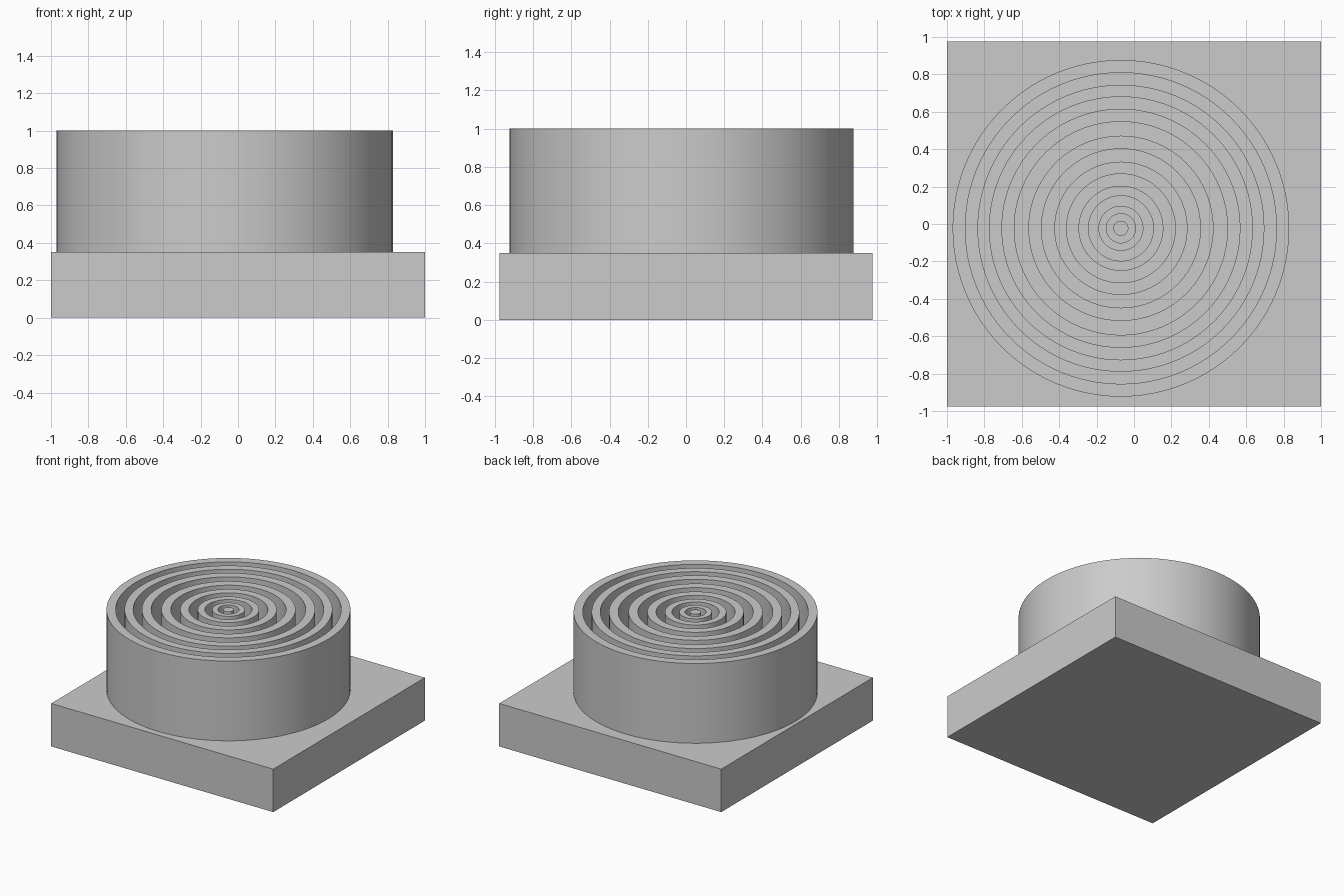
import bpy, bmesh

if "Cube" in bpy.data.objects:
    bpy.data.objects.remove(bpy.data.objects["Cube"])

grey = bpy.data.materials.new("plain grey")
grey.diffuse_color = (0.6, 0.6, 0.6, 1)
grey.use_nodes = True
grey.node_tree.nodes["Principled BSDF"].inputs["Base Color"].default_value = grey.diffuse_color

CENTRE = (-0.07, -0.023)
BASE_TOP, TOP, SEGMENTS = 0.35, 1.0, 96
# (outer, inner) radii of the concentric walls
RINGS = [(0.90, 0.832), (0.767, 0.703), (0.639, 0.57), (0.495, 0.425),
         (0.356, 0.291), (0.227, 0.174), (0.12, 0.078)]


def finish(obj):
    obj.data.materials.append(grey)
    bpy.ops.object.select_all(action='DESELECT')
    obj.select_set(True)
    bpy.context.view_layer.objects.active = obj


def ring_wall(name, outer, inner):
    """Spin a rectangular section around the shared axis."""
    mesh = bpy.data.meshes.new(name)
    bm = bmesh.new()
    section = [(inner, BASE_TOP), (outer, BASE_TOP), (outer, TOP), (inner, TOP)]
    verts = [bm.verts.new((r, 0, z)) for r, z in section]
    edges = [bm.edges.new((verts[i], verts[(i + 1) % 4])) for i in range(4)]
    bmesh.ops.spin(bm, geom=verts + edges, cent=(0, 0, 0), axis=(0, 0, 1),
                   angle=6.283185307, steps=SEGMENTS, use_merge=True)
    bmesh.ops.remove_doubles(bm, verts=bm.verts[:], dist=1e-5)
    bmesh.ops.recalc_face_normals(bm, faces=bm.faces[:])
    bm.to_mesh(mesh)
    bm.free()
    obj = bpy.data.objects.new(name, mesh)
    obj.location = (*CENTRE, 0)
    bpy.context.collection.objects.link(obj)
    finish(obj)
    bpy.ops.object.shade_smooth_by_angle()


# Square base slab
bpy.ops.mesh.primitive_cube_add(size=1, location=(0, 0, BASE_TOP / 2))
base = bpy.context.object
base.name = "base_slab"
base.scale = (2.0, 1.95, BASE_TOP)
finish(base)

# Concentric walls, open down to the slab
for i, (outer, inner) in enumerate(RINGS):
    ring_wall(f"ring_wall_{i + 1}", outer, inner)

# Centre post
bpy.ops.mesh.primitive_cylinder_add(
    vertices=48, radius=0.04, depth=TOP - BASE_TOP,
    location=(*CENTRE, (TOP + BASE_TOP) / 2))
post = bpy.context.object
post.name = "centre_post"
finish(post)
bpy.ops.object.shade_smooth_by_angle()
